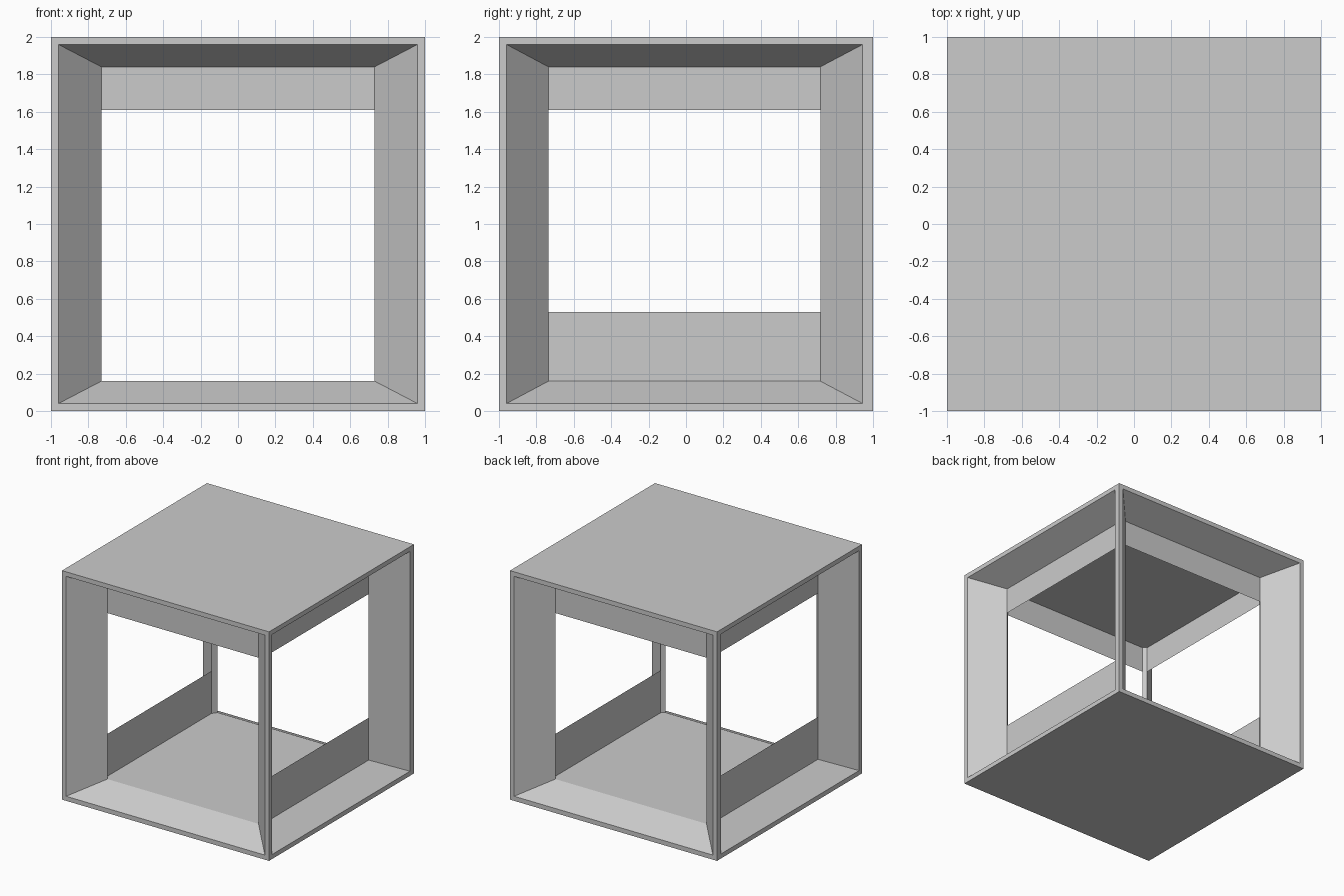
import bpy, bmesh, math

if "Cube" in bpy.data.objects:
    bpy.data.objects.remove(bpy.data.objects["Cube"])

LOW, HIGH = 0.16, 1.84      # inner floor and ceiling heights
DEPTH = 0.76                # distance of the inner opening planes from the centre


def finish(bm, name):
    mesh = bpy.data.meshes.new(name)
    bm.to_mesh(mesh)
    bm.free()
    ob = bpy.data.objects.new(name, mesh)
    bpy.context.collection.objects.link(ob)
    return ob


def fit(face, side, plane, lo, hi, z0, z1):
    """Place a side face as a rectangle at the given distance from the centre."""
    axis, sign = side
    for v in face.verts:
        v.co[axis] = sign * plane
        v.co[1 - axis] = hi if v.co[1 - axis] > 0 else lo
        v.co.z = z1 if v.co.z > 1 else z0


def inner_range(axis):
    return (-0.735, 0.718) if axis == 0 else (-0.73, 0.73)


# Hollow frame: a cube with a rim and a sloping reveal on each side
bm = bmesh.new()
bmesh.ops.create_cube(bm, size=2)
bmesh.ops.translate(bm, verts=bm.verts, vec=(0, 0, 1))
bm.normal_update()
openings = []
for f in [f for f in bm.faces if abs(f.normal.z) < 0.5]:
    axis = 0 if abs(f.normal.x) > 0.5 else 1
    openings.append((f, (axis, 1 if f.normal[axis] > 0 else -1)))
for f, side in openings:
    bmesh.ops.inset_individual(bm, faces=[f], thickness=0.04)
    rim = (-0.96, 0.945) if side[0] == 0 else (-0.96, 0.96)
    fit(f, side, 1.0, *rim, 0.04, 1.96)
    bmesh.ops.inset_individual(bm, faces=[f], thickness=0.1)
    fit(f, side, DEPTH, *inner_range(side[0]), LOW, HIGH)

# Inside floor, ceiling and narrow post faces joining the four openings
ring = {v for f, _ in openings for v in f.verts}
angle = lambda v: math.atan2(v.co.y, v.co.x)
bottom = sorted([v for v in ring if v.co.z < 1], key=angle)
top = sorted([v for v in ring if v.co.z > 1], key=angle)
bmesh.ops.delete(bm, geom=[f for f, _ in openings], context='FACES_ONLY')
bm.faces.new(bottom)
bm.faces.new(top[::-1])
for i in range(8):
    j = (i + 1) % 8
    a, b = bottom[i], bottom[j]
    if (a.co - b.co).length < 0.2:
        bm.faces.new((a, top[i], top[j], b))
bmesh.ops.recalc_face_normals(bm, faces=bm.faces)
finish(bm, "cube_frame")


def panel(name, axis, sign, z0, z1):
    """Thin upright sheet across one opening."""
    bm = bmesh.new()
    lo, hi = inner_range(axis)
    verts = []
    for u, z in ((lo, z0), (hi, z0), (hi, z1), (lo, z1)):
        co = [0, 0, z]
        co[axis], co[1 - axis] = sign * DEPTH, u
        verts.append(bm.verts.new(co))
    bm.faces.new(verts if (axis == 0) == (sign > 0) else verts[::-1])
    finish(bm, name)


# Upper panels on all four sides, lower panels on left and right
for label, axis, sign in (("front", 1, -1), ("back", 1, 1),
                          ("left", 0, -1), ("right", 0, 1)):
    panel(label + "_upper_panel", axis, sign, 1.61, HIGH)
    if axis == 0:
        panel(label + "_lower_panel", axis, sign, LOW, 0.53)
